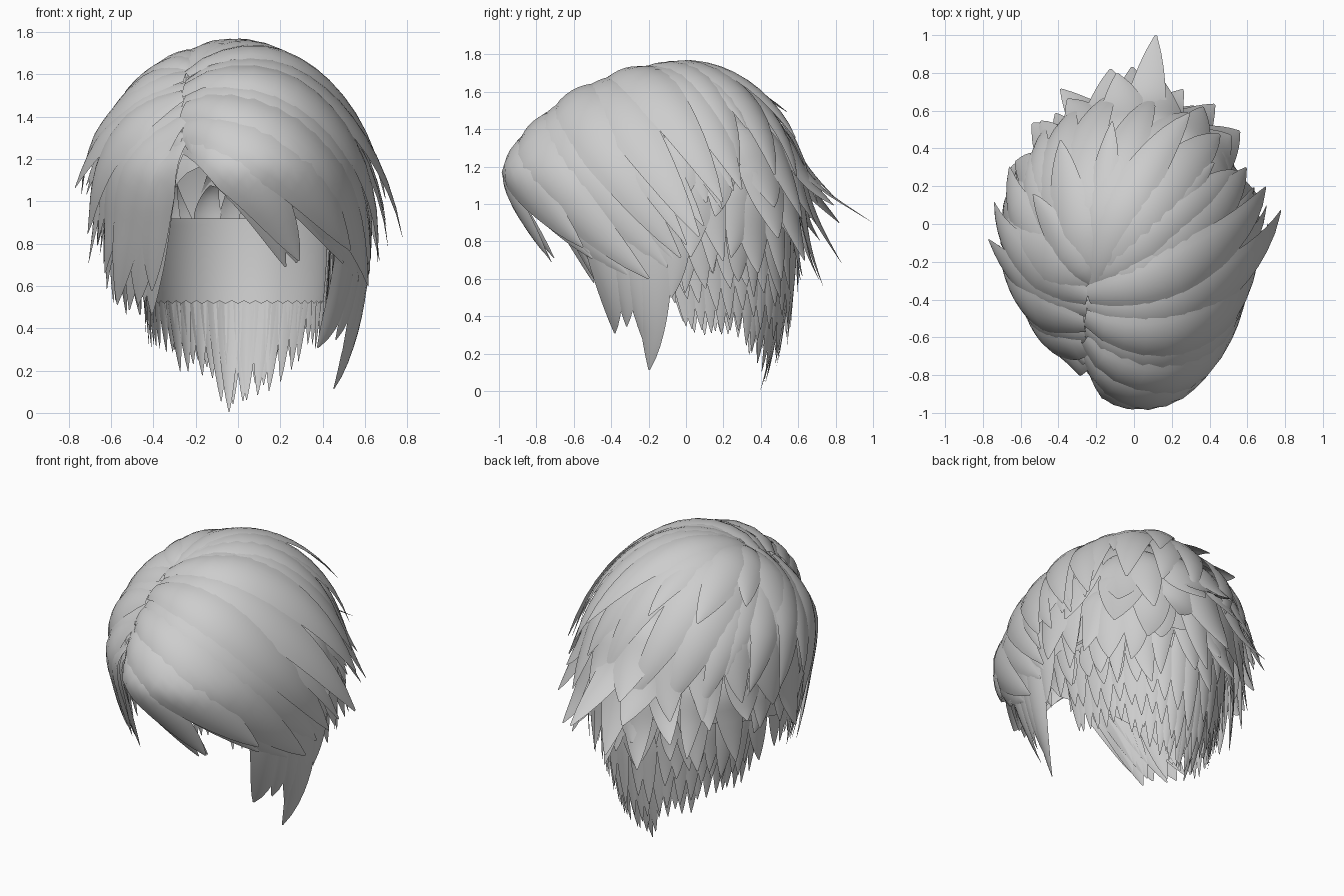
import bpy, bmesh, math, random
from mathutils import Vector

random.seed(4)
cube = bpy.data.objects.get("Cube")
if cube:
    bpy.data.objects.remove(cube)

# One hair colour
hair = bpy.data.materials.new("hair_grey")
hair.use_nodes = True
hair.diffuse_color = (0.61, 0.61, 0.61, 1)
hair.node_tree.nodes["Principled BSDF"].inputs["Base Color"].default_value = (0.61, 0.61, 0.61, 1)

C = Vector((0, -0.05, 0.9))      # centre of the head volume
NAPE = (0.7, 0.86)               # narrower volume for the neck hair
STEPS, COLS = 14, 6


def radii(d, sc):
    """Head ellipsoid radii: fuller at the front on the swept side, receding below."""
    k = min(1, max(0, (d.x + 0.36) / 0.2))
    front = (0.81 + 0.14 * k * k * (3 - 2 * k)) * (1 - 0.55 * min(0.9, max(0, 0.25 - d.z)))
    across = 0.63 if d.x > 0 else 0.66 + 0.06 * min(1, max(0, d.z / 0.4))
    return across * sc[0], (0.7 if d.y > 0 else front) * sc[1], 0.83 if d.z > 0 else 1.3


def project(q, lift=1.0, sc=(1, 1)):
    d = q - C
    a, b, c = radii(d, sc)
    n = math.sqrt((d.x / a) ** 2 + (d.y / b) ** 2 + (d.z / c) ** 2)
    return C + d * (lift / n)


def at(deg, z, sc=(1, 1)):
    """Point of the head volume at a compass angle and height."""
    t = math.radians(deg)
    d = Vector((0.65 * math.cos(t), math.sin(t), z - C.z))
    a, b, c = radii(d, sc)
    k = math.sqrt(max(0, 1 - (d.z / c) ** 2))
    return C + Vector((a * math.cos(t) * k, b * math.sin(t) * k, d.z))


def part(s):
    """Point on the parting, from crown (0) to forehead (1)."""
    return project(Vector((-0.24, -0.32, 1.64)).lerp(Vector((-0.27, -0.76, 1.3)), s))


def skin(bm, rows):
    for r0, r1 in zip(rows, rows[1:]):
        for j in range(len(r0) - 1):
            bm.faces.new((r0[j], r0[j + 1], r1[j + 1], r1[j])).smooth = True


def lock(bm, a, e, w, lift=1.0, flick=0.0, bend=(0, 0, 0), sc=(1, 1), dip=0.05):
    """Tapered, domed ribbon that hugs the head and flicks out at its tip."""
    m = project((a + e) / 2, 1.12, sc) + Vector(bend)

    def mid(t):
        return project(a * (1 - t) ** 2 + m * 2 * t * (1 - t) + e * t * t, 1, sc)

    rows = []
    for i in range(STEPS + 1):
        t = i / STEPS
        p = mid(t)
        tangent = mid(min(1, t + 0.02)) - mid(max(0, t - 0.02))
        side = tangent.cross(p - C).normalized()
        wide = w * (0.35 + 0.65 * min(1, t / 0.35)) * max(0.015, 1 - t ** 2.5) ** 0.8
        out = lift + flick * t ** 4 - dip * (1 - t) ** 7
        row = []
        for j in range(COLS + 1):
            u = 2 * j / COLS - 1
            dome = 0.2 * wide * (1 - u * u) - 0.012
            row.append(bm.verts.new(project(p + side * wide * u, out + dome, sc)))
        rows.append(row)
    skin(bm, rows)


def finish(name, bm):
    me = bpy.data.meshes.new(name)
    bm.to_mesh(me)
    bm.free()
    me.materials.append(hair)
    ob = bpy.data.objects.new(name, me)
    bpy.context.collection.objects.link(ob)


def jitter(r):
    return Vector([random.uniform(-r, r) for _ in range(3)])


# Under-caps: head shell with an open face, and neck shell
def shell(name, start, stop, low, top, scale, sc=(1, 1)):
    bm = bmesh.new()
    rows = []
    for i in range(17):
        k = math.sin(i / 16 * math.pi / 2)
        row = []
        for j in range(49):
            deg = start + (stop - start) * j / 48
            z = low(math.sin(math.radians(deg))) + 0.015 * (j % 2)
            row.append(bm.verts.new(C + (at(deg, z + (top - z) * k, sc) - C) * scale))
        rows.append(row)
    skin(bm, rows)
    bmesh.ops.remove_doubles(bm, verts=bm.verts, dist=0.0005)
    finish(name, bm)


shell("head_cap", -90, 270, lambda s: 0.86 - 0.1 * (1 - abs(s)) + 0.38 * max(0, -s) ** 4, 1.73, 0.95)
shell("neck_cap", -5, 185, lambda s: 0.5, 0.92, 0.96, NAPE)

# Locks combed from the parting: (parting position, tip, half width, flick)
swept = [
    (0.0, (0.6, 0.3, 1.08), 0.15, 0.08), (0.12, (0.63, 0.17, 1.0), 0.15, 0.14),
    (0.26, (0.65, 0.05, 0.84), 0.16, 0.24), (0.38, (0.64, -0.03, 0.72), 0.16, 0.03),
    (0.52, (0.63, -0.1, 0.66), 0.17, 0.0), (0.66, (0.62, -0.2, 0.6), 0.17, 0.0),
    (0.8, (0.58, -0.32, 0.62), 0.17, 0.0), (0.9, (0.53, -0.55, 0.77), 0.16, 0.05),
    (1.0, (0.29, -0.74, 0.72), 0.14, 0.05)]
short = [
    (0.0, (-0.62, 0.28, 1.05), 0.15, 0.1), (0.15, (-0.68, 0.1, 1.02), 0.14, 0.1),
    (0.3, (-0.7, -0.08, 1.05), 0.14, 0.14), (0.45, (-0.69, -0.15, 0.85), 0.14, 0.06),
    (0.6, (-0.66, -0.22, 0.65), 0.14, 0.0), (0.75, (-0.62, -0.32, 0.48), 0.14, 0.0),
    (0.88, (-0.55, -0.45, 0.45), 0.13, 0.0), (1.0, (-0.48, -0.57, 0.52), 0.1, 0.0)]
for name, specs, drift in (("swept_side_locks", swept, 0.12), ("short_side_locks", short, -0.06)):
    bm = bmesh.new()
    for i, (s, tip, w, flick) in enumerate(specs):
        bend = (drift, -0.05, 0.08)
        lock(bm, part(s), Vector(tip), w, 1.02 + 0.02 * (i % 2), flick, bend)
        for k in range(2):
            lock(bm, part(min(1, s + 0.04 * k)), Vector(tip) + jitter(0.07), w * 0.75,
                 1.0, flick * 0.6, bend)
    finish(name, bm)

# Long side locks that hang down and curl forward: (root angle, tip, half width)
bm = bmesh.new()
for deg, tip, w in ((-12, (0.46, -0.2, 0.1), 0.13), (-20, (0.52, -0.24, 0.24), 0.12),
                    (-30, (0.42, -0.42, 0.24), 0.13), (-36, (0.48, -0.42, 0.4), 0.12),
                    (-5, (0.62, -0.08, 0.48), 0.1), (-24, (0.5, -0.34, 0.3), 0.11)):
    lock(bm, at(deg, 1.15), Vector(tip), w, 1.0, 0.0, (0.05, 0.1, 0), dip=0.06)
finish("long_side_locks", bm)

# Loose strands hanging in front of the ears
bm = bmesh.new()
for side, count, bottom in ((1, 8, 0.42), (-1, 8, 0.48)):
    for i in range(count):
        deg = -36 + 32 * i / (count - 1)
        deg = deg if side > 0 else 180 - deg
        z = bottom + random.uniform(0, 0.25)
        lock(bm, at(deg - 4 * side, 1.1), at(deg + 3 * side, z), 0.07, 0.96, 0.02, dip=0.03)
finish("ear_strands", bm)

# Small tufts where the parting meets the forehead
bm = bmesh.new()
for x, tip in ((-0.31, -0.34), (-0.25, -0.2), (-0.2, -0.13)):
    lock(bm, Vector((x, -0.74, 1.4)), Vector((tip, -0.78, 1.2)), 0.05, 1.0)
finish("forehead_tufts", bm)

# Layered back of the head: (tip height, count, half width, flick, lift, root height)
layers = [
    (1.38, 6, 0.13, 0.13, 1.03, None), (1.08, 11, 0.17, 0.09, 1.02, None),
    (0.96, 10, 0.15, 0.26, 1.01, 1.48), (0.8, 12, 0.14, 0.27, 1.0, 1.35),
    (0.66, 14, 0.12, 0.17, 0.97, 1.2), (0.52, 15, 0.1, 0.08, 0.92, 1.1)]
bm = bmesh.new()
for n, (z, count, w, flick, lift, root) in enumerate(layers):
    for i in range(count):
        deg = -4 + 188 * (i + 0.25 + 0.5 * (n % 2)) / count + random.uniform(-5, 5)
        facing = max(0, math.sin(math.radians(deg)))
        a = at(deg + random.uniform(-9, 9), root) if root else part(0)
        e = at(deg, z + random.uniform(-0.1, 0.1))
        out = flick * (0.3 + 0.7 * facing ** 2) * random.uniform(0.5, 1.15)
        lock(bm, a, e, w * random.uniform(0.75, 1.25), lift + random.uniform(-0.01, 0.015),
             out, jitter(0.08), dip=0.06)
# Longest flick at the middle of the back
lock(bm, at(86, 1.4), at(83, 0.9), 0.13, 1.02, 0.5)
finish("back_locks", bm)

# Neck hair tapering to a ragged point
bm = bmesh.new()
for n, (drop, count, lift) in enumerate(((0.0, 32, 1.0), (0.12, 24, 1.04), (0.26, 18, 1.08))):
    for i in range(count):
        deg = -5 + 190 * (i + 0.5) / count + random.uniform(-2, 2)
        z = 0.03 + drop + 0.29 * abs(math.cos(math.radians(deg))) ** 1.3 + random.uniform(0, 0.09)
        lock(bm, at(deg, 0.86, NAPE), at(90 + (deg - 90) * 0.94, z, NAPE), 0.055,
             lift, 0.04, sc=NAPE, dip=0)
lock(bm, at(96, 0.86, NAPE), at(97, 0.02, NAPE), 0.06, 1.0, 0.03, sc=NAPE, dip=0)
finish("neck_hair", bm)
